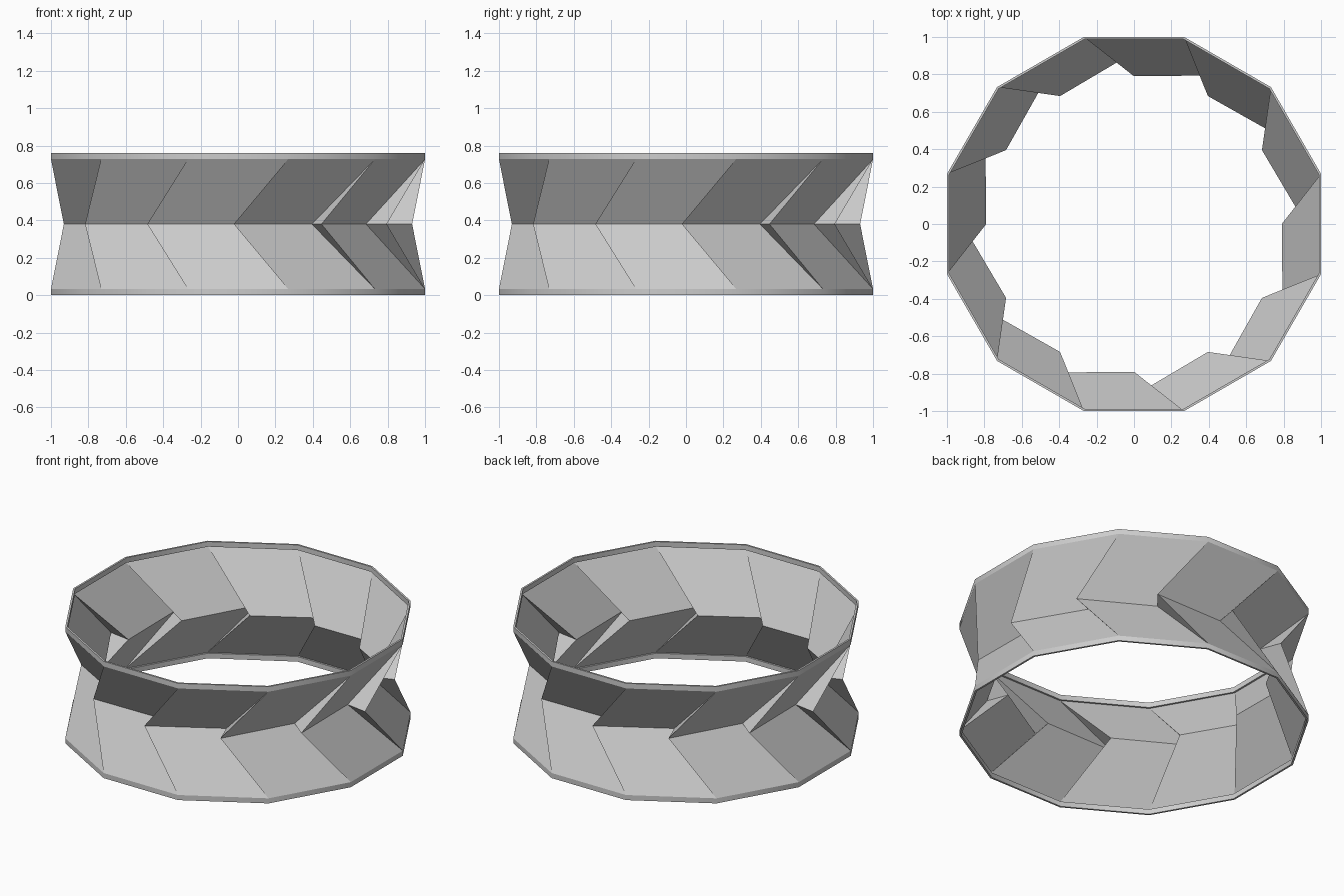
import bpy, bmesh, math
from mathutils import Vector, Matrix

if "Cube" in bpy.data.objects:
    bpy.data.objects.remove(bpy.data.objects["Cube"])

N = 12
H, RIM, WALL = 0.76, 0.033, 0.012
MID = H / 2

grey = bpy.data.materials.new("light grey")
grey.diffuse_color = (0.6, 0.6, 0.6, 1)
grey.use_nodes = True
grey.node_tree.nodes["Principled BSDF"].inputs["Base Color"].default_value = grey.diffuse_color


def turn(p, k):
    return Matrix.Rotation(-k * 2 * math.pi / N, 3, 'Z') @ Vector(p)


def make(name, bm):
    bmesh.ops.remove_doubles(bm, verts=bm.verts, dist=1e-4)
    bmesh.ops.recalc_face_normals(bm, faces=bm.faces)
    me = bpy.data.meshes.new(name)
    bm.to_mesh(me)
    bm.free()
    me.materials.append(grey)
    ob = bpy.data.objects.new(name, me)
    bpy.context.collection.objects.link(ob)
    bpy.ops.object.select_all(action='DESELECT')
    ob.select_set(True)
    bpy.context.view_layer.objects.active = ob
    bpy.ops.object.shade_smooth_by_angle(angle=math.radians(35))
    return ob


# Pinwheel band: overlapping panels pinched at the waist, mirrored in height
half = math.tan(math.pi / N)
bm = bmesh.new()
for z in (RIM, H - RIM):
    for k in range(N):
        left, right = (-half, 1, z), (half, 1, z)
        inner, outer = (0, 0.79, MID), (0.485, 0.795, MID)
        step = turn(inner, 1)
        for pts in ((left, right, outer, inner), (right, step, outer)):
            bm.faces.new([bm.verts.new(turn(p, k)) for p in pts])
make("pinwheel_band", bm)

# Thin twelve-sided rims at the bottom and top
for name, z0 in (("bottom_rim", 0), ("top_rim", H - RIM)):
    bm = bmesh.new()
    section = [(1, z0), (1, z0 + RIM), (1 - WALL, z0 + RIM), (1 - WALL, z0)]
    for k in range(N):
        for i in range(4):
            (a, za), (b, zb) = section[i], section[(i + 1) % 4]
            pts = [(-half * a, a, za), (half * a, a, za), (half * b, b, zb), (-half * b, b, zb)]
            bm.faces.new([bm.verts.new(turn(p, k)) for p in pts])
    make(name, bm)
